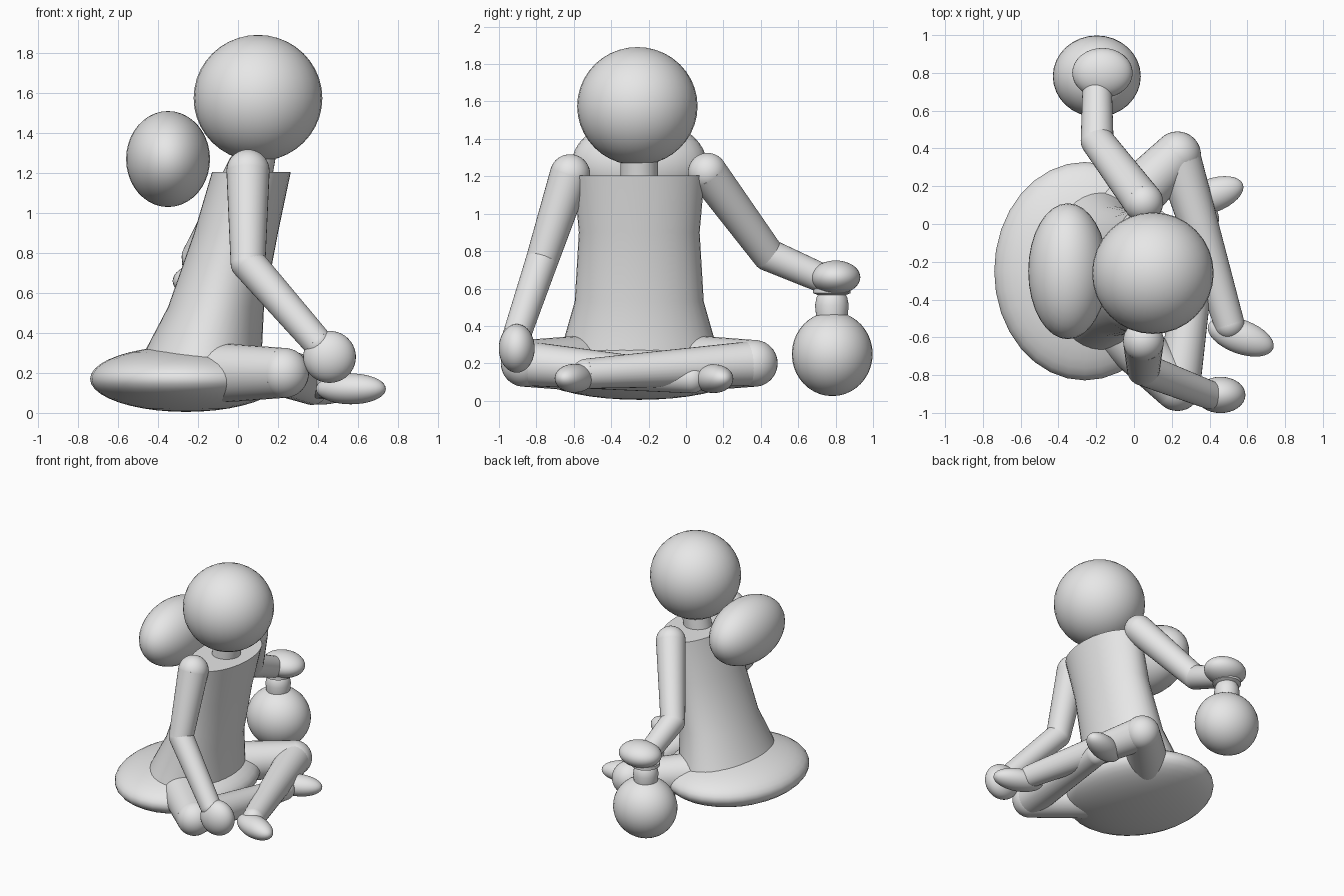
import bpy, bmesh, math
from mathutils import Vector, Matrix

if "Cube" in bpy.data.objects:
    bpy.data.objects.remove(bpy.data.objects["Cube"])

grey = bpy.data.materials.new("plain_grey")
grey.use_nodes = True
grey.diffuse_color = (0.8, 0.8, 0.8, 1)
grey.node_tree.nodes["Principled BSDF"].inputs["Base Color"].default_value = (0.8, 0.8, 0.8, 1)


def finish(name, bm):
    mesh = bpy.data.meshes.new(name)
    bmesh.ops.recalc_face_normals(bm, faces=bm.faces)
    bm.to_mesh(mesh)
    bm.free()
    mesh.materials.append(grey)
    obj = bpy.data.objects.new(name, mesh)
    bpy.context.collection.objects.link(obj)
    bpy.ops.object.select_all(action="DESELECT")
    obj.select_set(True)
    bpy.context.view_layer.objects.active = obj
    bpy.ops.object.shade_smooth_by_angle(angle=math.radians(40))
    return obj


def add_ball(bm, centre, radii, turn=0):
    m = Matrix.Translation(centre) @ Matrix.Rotation(math.radians(turn), 4, "Z")
    m = m @ Matrix.Diagonal((*radii, 1))
    bmesh.ops.create_uvsphere(bm, u_segments=32, v_segments=20, radius=1, matrix=m)


def ball(name, centre, radii, turn=0):
    bm = bmesh.new()
    add_ball(bm, centre, radii, turn)
    finish(name, bm)


def limb(name, points, radii, capped):
    """Tapered segments, with a ball at each joint listed in capped."""
    bm = bmesh.new()
    pts = [Vector(p) for p in points]
    for a, b, ra, rb in zip(pts, pts[1:], radii, radii[1:]):
        d = b - a
        m = Matrix.Translation((a + b) / 2) @ d.to_track_quat("Z", "Y").to_matrix().to_4x4()
        bmesh.ops.create_cone(bm, cap_ends=True, segments=32, radius1=ra,
                              radius2=rb, depth=d.length, matrix=m)
    for i in capped:
        add_ball(bm, pts[i], [radii[i]] * 3)
    finish(name, bm)


def loft(name, rings):
    """Stack of elliptical rings: centre x, centre y, z, radius x, radius y."""
    bm = bmesh.new()
    n = 40
    loops = []
    for cx, cy, z, rx, ry in rings:
        loops.append([bm.verts.new((cx + rx * math.cos(math.tau * i / n),
                                    cy + ry * math.sin(math.tau * i / n), z)) for i in range(n)])
    for lo, hi in zip(loops, loops[1:]):
        for i in range(n):
            j = (i + 1) % n
            bm.faces.new((lo[i], lo[j], hi[j], hi[i]))
    bm.faces.new(loops[0])
    bm.faces.new(loops[-1])
    finish(name, bm)


MID = -0.25  # the body's own centre line

# Seat and body
ball("cushion", (-0.26, MID, 0.17), (0.48, 0.578, 0.165))
loft("torso", [(-0.19, MID, 0.22, 0.31, 0.43), (-0.17, MID, 0.32, 0.29, 0.405),
               (-0.11, MID, 0.53, 0.24, 0.345), (-0.01, MID, 0.9, 0.21, 0.323),
               (0.067, MID, 1.205, 0.197, 0.35)])
limb("neck", [(0.07, MID, 1.18), (0.1, MID, 1.35)], [0.1, 0.1], [])
ball("head", (0.1, MID - 0.01, 1.575), (0.322, 0.322, 0.316))
ball("back_bundle", (-0.35, MID, 1.27), (0.21, 0.36, 0.24))

# Arms and hands
limb("near_arm", [(0.05, -0.62, 1.21), (0.05, -0.77, 0.75), (0.40, -0.905, 0.35)],
     [0.108, 0.087, 0.075], [0, 1, 2])
ball("near_hand", (0.458, -0.905, 0.28), (0.132, 0.096, 0.13))
limb("far_arm", [(0.05, 0.115, 1.22), (-0.195, 0.44, 0.78), (-0.195, 0.74, 0.65)],
     [0.105, 0.087, 0.077], [0, 1, 2])
ball("far_hand", (-0.167, 0.80, 0.66), (0.16, 0.132, 0.09))

# Crossed legs: mirrored thighs, one shin lying over the other
for name, side, ankle, foot in (
        ("near", -1, (0.37, 0.03, 0.12), (0.405, 0.148, 0.118)),
        ("far", 1, (0.505, -0.53, 0.145), (0.565, -0.597, 0.12))):
    knee = (0.23, MID + side * 0.615, 0.2)
    limb(name + "_thigh", [(-0.1, MID + side * 0.29, 0.2), knee], [0.15, 0.125], [1])
    limb(name + "_shin", [knee, ankle], [0.12, 0.08], [0, 1])
    ball(name + "_foot", foot, (0.183, 0.09, 0.077), -20 * side)

# Round flask hanging from the far hand
ball("flask_body", (-0.197, 0.782, 0.25), (0.233, 0.216, 0.225))
loft("flask_neck", [(-0.2, 0.78, z, r, r) for z, r in
                    ((0.42, 0.08), (0.46, 0.085), (0.51, 0.09), (0.55, 0.083),
                     (0.565, 0.075), (0.575, 0.1), (0.6, 0.1))])
